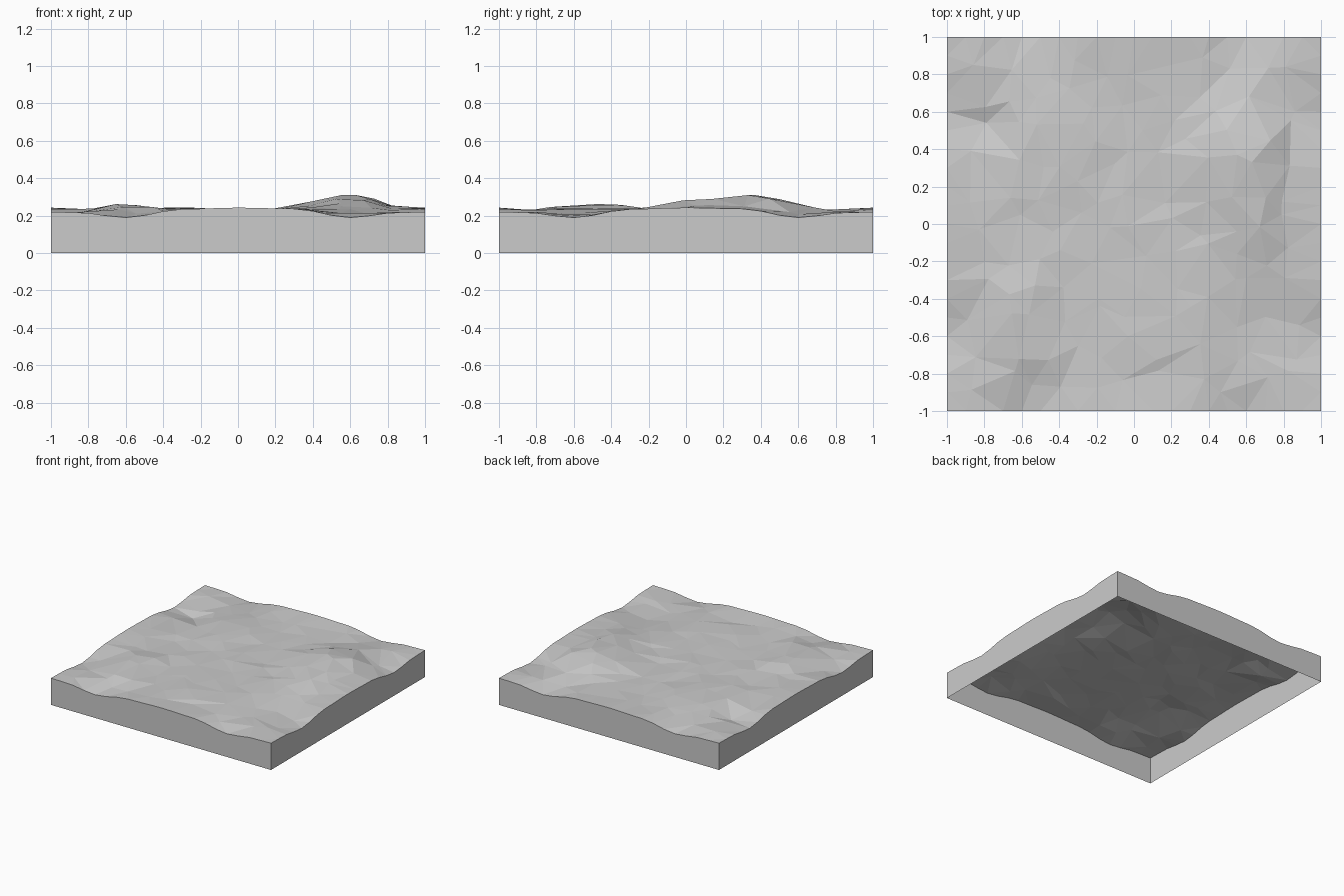
import bpy
import bmesh
import random
from math import exp
from mathutils import Vector
from mathutils.geometry import delaunay_2d_cdt

cube = bpy.data.objects.get("Cube")
if cube:
    bpy.data.objects.remove(cube, do_unlink=True)

random.seed(4)

# One rim profile is shared by all four sides, so the tile repeats
RIM = [(-1, .22), (-.85, .217), (-.6, .19), (-.3, .235), (0, .243),
       (.3, .237), (.6, .19), (.85, .217), (1, .22)]
CORNER = .22
BASE = .228
PEAK = .31

# Hills and hollows: x, y, height, radius
BUMPS = [
    (.6, .36, .095, .24),      # main hill
    (.62, .0, .045, .2),       # its southern shoulder
    (-.62, -.42, .042, .17),   # second hill
    (-.55, -.74, .022, .13),
    (-.38, .45, .02, .2),      # low western ridge
    (-.78, .52, -.05, .13),    # western pit
    (.22, .25, -.025, .13),    # valley beside the main hill
    (.7, -.6, -.025, .22),     # south-eastern hollow
    (.1, -.48, .018, .22),
    (-.05, .1, .012, .2),
]


def smooth(t):
    t = min(max(t, 0), 1)
    return t * t * (3 - 2 * t)


def rim_height(t):
    for (a, za), (b, zb) in zip(RIM, RIM[1:]):
        if t <= b:
            return za + (zb - za) * smooth((t - a) / (b - a))
    return CORNER


def height(x, y):
    rim = rim_height(x) + rim_height(y) - CORNER
    land = BASE + sum(h * exp(-((x - u) ** 2 + (y - v) ** 2) / (r * r))
                      for u, v, h, r in BUMPS)
    land = min(land + random.uniform(-.006, .006), PEAK)
    inside = smooth((1 - max(abs(x), abs(y))) / .3)
    return rim + (land - rim) * inside


# Scattered points: an even rim and a jittered interior
SIDE = 20
CELLS = 12
points = []
for i in range(SIDE):
    t = -1 + 2 * i / SIDE
    points += [Vector(p) for p in ((t, -1), (1, t), (-t, 1), (-1, -t))]
step = 2 / CELLS
for i in range(1, CELLS):
    for j in range(1, CELLS):
        shift = [random.uniform(-.4, .4) * step for _ in range(2)]
        x, y = -1 + i * step + shift[0], -1 + j * step + shift[1]
        points.append(Vector((x, y)))
flat, _, triangles, *_ = delaunay_2d_cdt(points, [], [], 0, 1e-5)

# Faceted ground surface
bm = bmesh.new()
verts = [bm.verts.new((p.x, p.y, height(p.x, p.y))) for p in flat]
for tri in triangles:
    face = bm.faces.new([verts[i] for i in tri])
    face.normal_update()
    if face.normal.z < 0:
        face.normal_flip()

# Straight side walls, open underneath
rim_edges = [e for e in bm.edges if e.is_boundary]
skirt = bmesh.ops.extrude_edge_only(bm, edges=rim_edges)["geom"]
for v in skirt:
    if isinstance(v, bmesh.types.BMVert):
        v.co.z = 0
for face in skirt:
    if isinstance(face, bmesh.types.BMFace):
        face.normal_update()
        if face.normal.dot(face.calc_center_median()) < 0:
            face.normal_flip()

mesh = bpy.data.meshes.new("terrain_tile")
bm.to_mesh(mesh)
bm.free()

# Plain grey material
grey = bpy.data.materials.new("stone_grey")
grey.use_nodes = True
colour = (.6, .6, .6, 1)
grey.diffuse_color = colour
grey.node_tree.nodes["Principled BSDF"].inputs["Base Color"].default_value = colour
mesh.materials.append(grey)

tile = bpy.data.objects.new("terrain_tile", mesh)
bpy.context.collection.objects.link(tile)
